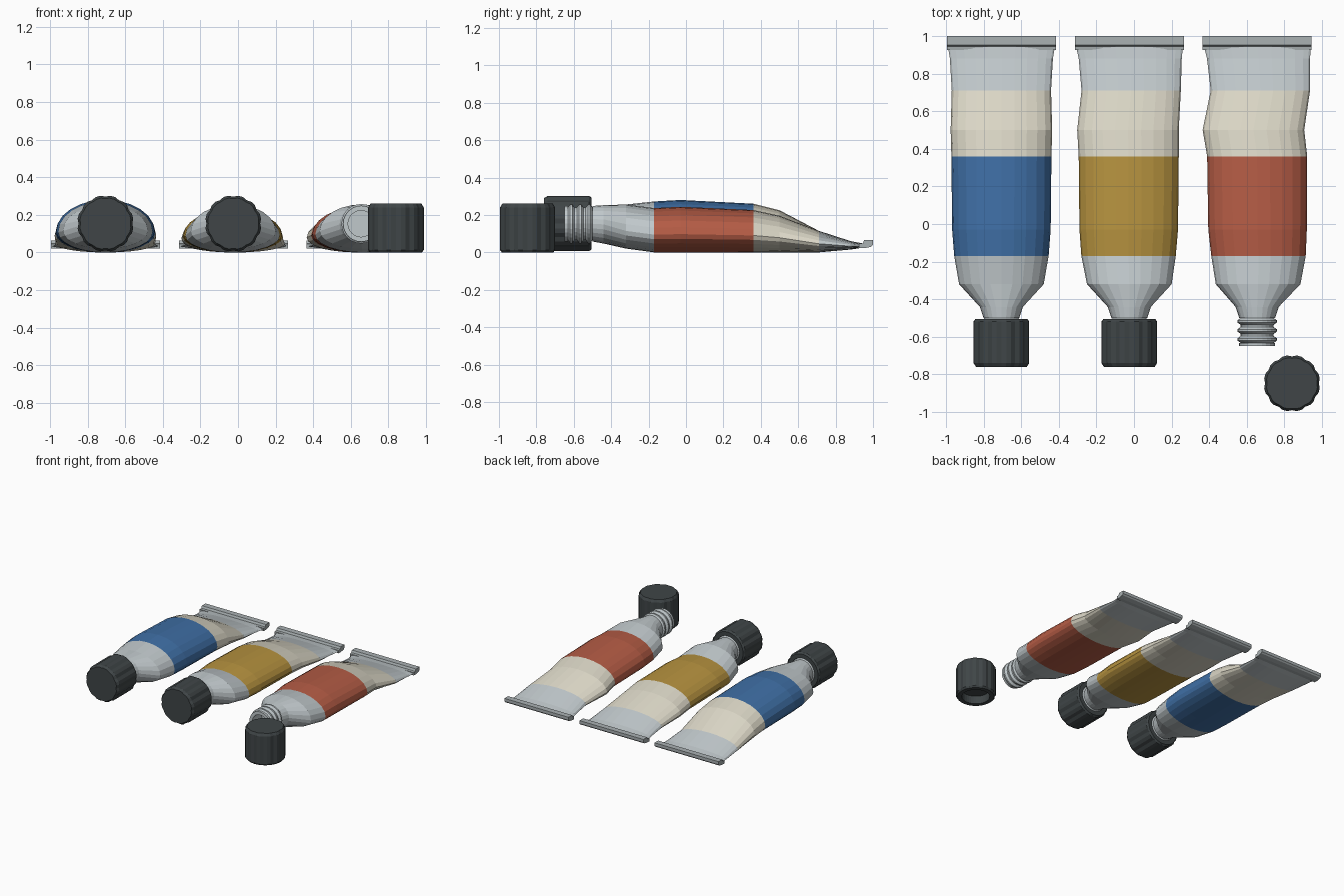
import bpy, bmesh
from math import cos, sin, pi

if "Cube" in bpy.data.objects:
    bpy.data.objects.remove(bpy.data.objects["Cube"])


def material(name, rgb):
    m = bpy.data.materials.new(name)
    m.diffuse_color = (*rgb, 1)
    m.use_nodes = True
    m.node_tree.nodes["Principled BSDF"].inputs["Base Color"].default_value = m.diffuse_color
    return m


SILVER = material("silver", (0.53, 0.58, 0.60))
STEEL = material("fold_grey", (0.40, 0.44, 0.45))
CREAM = material("cream", (0.70, 0.67, 0.56))
DARK = material("cap_dark", (0.05, 0.06, 0.063))


def loft(name, rings, mats, close=True, pick=None):
    """Skin a list of equal-length point rings; pick(centre) gives material index."""
    bm = bmesh.new()
    vs = [[bm.verts.new(p) for p in r] for r in rings]
    n = len(vs[0])
    for a, b in zip(vs, vs[1:]):
        for i in range(n):
            j = (i + 1) % n
            bm.faces.new((a[i], a[j], b[j], b[i]))
    if close:
        bm.faces.new(vs[0])
        bm.faces.new(vs[-1])
    bmesh.ops.recalc_face_normals(bm, faces=bm.faces)
    if pick:
        for f in bm.faces:
            f.material_index = pick(f.calc_center_median())
    me = bpy.data.meshes.new(name)
    bm.to_mesh(me)
    bm.free()
    for m in mats:
        me.materials.append(m)
    ob = bpy.data.objects.new(name, me)
    bpy.context.collection.objects.link(ob)
    return ob


# Tube sections: y, half width, bottom z, top z
SECTIONS = [
    (0.96, 0.287, 0.027, 0.045), (0.88, 0.274, 0.015, 0.06),
    (0.71, 0.264, 0.0, 0.115), (0.50, 0.270, 0.0, 0.225),
    (0.36, 0.266, 0.0, 0.26), (-0.03, 0.262, 0.0, 0.28),
    (-0.17, 0.251, 0.0, 0.272), (-0.32, 0.225, 0.02, 0.256),
    (-0.44, 0.115, 0.047, 0.252), (-0.50, 0.095, 0.058, 0.248)]


def band(c):
    if c.y > 0.71 or c.y < -0.17:
        return 0
    return 1 if c.y > 0.36 else 2


def tube_body(name, cx, paint, shifts, squash):
    rings = []
    for k, ((y, w, z0, z1), dx) in enumerate(zip(SECTIONS, shifts)):
        if 3 <= k <= 6:
            z1 *= squash
        zm = z0 + (z1 - z0) * (0.5 if k > 7 else 0.4)
        ring = []
        for i in range(24):
            a = 2 * pi * i / 24
            s = sin(a)
            h = z1 - zm if s > 0 else zm - z0
            ring.append((cx + dx + w * cos(a), y, zm + h * s))
        rings.append(ring)
    return loft(name, rings, [SILVER, CREAM, paint], True, band)


def crimp(name, cx):
    # folded end seam, extruded across the tube
    prof = [(0.925, 0.022), (0.955, 0.022), (0.99, 0.03), (1.0, 0.04),
            (1.0, 0.065), (0.953, 0.065), (0.945, 0.048), (0.925, 0.046)]
    loft(name, [[(cx + s * 0.29, y, z) for y, z in prof] for s in (-1, 1)], [STEEL])


def neck(name, cx):
    # threaded nozzle with an open bore
    prof = [(-0.47, 0.09), (-0.495, 0.09)]
    for y in (-0.50, -0.548, -0.596):
        prof += [(y, 0.088), (y - 0.012, 0.105), (y - 0.024, 0.105), (y - 0.036, 0.088)]
    prof += [(-0.632, 0.096), (-0.65, 0.096), (-0.65, 0.07), (-0.53, 0.07)]
    rings = [[(cx + r * cos(2 * pi * i / 24), y, 0.153 + r * sin(2 * pi * i / 24))
              for i in range(24)] for y, r in prof]
    loft(name, rings, [SILVER])


def cap(name, place, height):
    # fluted hollow cap: height fraction, radius, groove depth
    prof = [(0.25, 0.105, 0), (0, 0.105, 0), (0, 0.138, 0), (0.05, 0.15, 0.007),
            (0.92, 0.15, 0.007), (1, 0.137, 0.004)]
    rings = []
    for h, r, g in prof:
        ring = []
        for i in range(36):
            a = 2 * pi * i / 36
            q = r - (g if i % 3 == 0 else 0)
            ring.append(place(q * cos(a), q * sin(a), h * height))
        rings.append(ring)
    loft(name, rings, [DARK])


TUBES = [
    ("blue", -0.705, (0.05, 0.16, 0.38), [0] * 10, 1.0),
    ("ochre", -0.025, (0.47, 0.29, 0.05),
     [0, 0.005, 0.01, -0.007, -0.003, -0.003, -0.004, 0, 0, 0], 0.82),
    ("red", 0.655, (0.46, 0.107, 0.06),
     [0, 0.007, 0.017, -0.02, 0, 0.002, 0.007, 0.005, 0, 0], 0.87)]

for colour, cx, rgb, shifts, squash in TUBES:
    tube_body(colour + "_tube", cx, material(colour + "_paint", rgb), shifts, squash)
    crimp(colour + "_tube_fold", cx)
    neck(colour + "_tube_neck", cx)
    if colour != "red":
        cap(colour + "_cap", lambda u, v, h, c=cx: (c + u, -0.505 - h, 0.154 + v), 0.255)

# Loose cap standing beside the open tube
cap("loose_cap", lambda u, v, h: (0.84 + u, -0.847 + v, h), 0.26)
